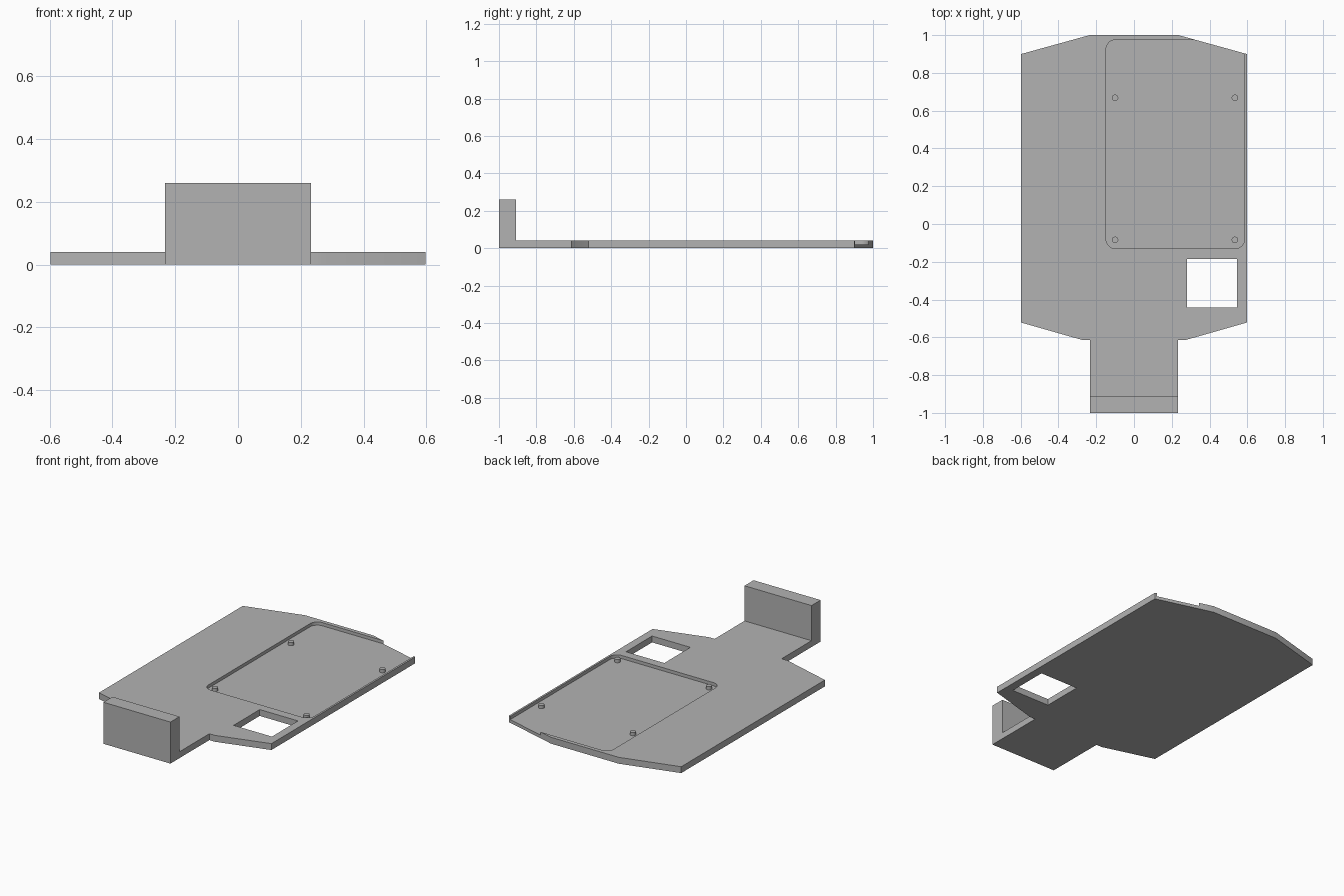
import bpy
import bmesh
from math import cos, sin, pi

if "Cube" in bpy.data.objects:
    bpy.data.objects.remove(bpy.data.objects["Cube"], do_unlink=True)

THICK = 0.04
FLOOR = 0.02

grey = bpy.data.materials.new("plain grey")
grey.use_nodes = True
colour = (0.45, 0.45, 0.45, 1)
grey.diffuse_color = colour
grey.node_tree.nodes["Principled BSDF"].inputs["Base Color"].default_value = colour


def prism(name, outline, z0, z1):
    """Extrude a flat outline from z0 to z1."""
    bm = bmesh.new()
    face = bm.faces.new([bm.verts.new((x, y, z0)) for x, y in outline])
    top = bmesh.ops.extrude_face_region(bm, geom=[face])["geom"]
    verts = [v for v in top if isinstance(v, bmesh.types.BMVert)]
    bmesh.ops.translate(bm, verts=verts, vec=(0, 0, z1 - z0))
    bmesh.ops.recalc_face_normals(bm, faces=bm.faces)
    mesh = bpy.data.meshes.new(name)
    bm.to_mesh(mesh)
    bm.free()
    mesh.materials.append(grey)
    obj = bpy.data.objects.new(name, mesh)
    bpy.context.collection.objects.link(obj)
    return obj


def rectangle(x0, x1, y0, y1):
    return [(x0, y0), (x1, y0), (x1, y1), (x0, y1)]


def arc(cx, cy, r, start, sweep, steps):
    return [(cx + r * cos(start + sweep * i / steps),
             cy + r * sin(start + sweep * i / steps)) for i in range(steps + 1)]


def rounded_rectangle(x0, x1, y0, y1, r):
    centres = [(x1 - r, y1 - r), (x0 + r, y1 - r), (x0 + r, y0 + r), (x1 - r, y0 + r)]
    points = []
    for i, (cx, cy) in enumerate(centres):
        points += arc(cx, cy, r, i * pi / 2, pi / 2, 8)
    return points


def smooth(obj):
    bpy.ops.object.select_all(action="DESELECT")
    obj.select_set(True)
    bpy.context.view_layer.objects.active = obj
    bpy.ops.object.shade_smooth_by_angle()


def cut(target, cutter):
    mod = target.modifiers.new("cut", "BOOLEAN")
    mod.operation = "DIFFERENCE"
    mod.solver = "EXACT"
    mod.object = cutter
    bpy.context.view_layer.objects.active = target
    bpy.ops.object.modifier_apply(modifier=mod.name)
    bpy.data.objects.remove(cutter, do_unlink=True)


# Base plate with chamfered corners and a narrow neck at the front
half = [(0.232, -0.91), (0.232, -0.615), (0.27, -0.615),
        (0.597, -0.522), (0.597, 0.9), (0.235, 1.0)]
plate = prism("base_plate", half + [(-x, y) for x, y in reversed(half)], 0, THICK)

# Recessed tray, open where it runs past the chamfered back corner
cut(plate, prism("tray_cutter",
                 rounded_rectangle(-0.148, 0.585, -0.13, 0.975, 0.05), FLOOR, 0.1))

# Square window through the plate
cut(plate, prism("window_cutter", rectangle(0.28, 0.545, -0.443, -0.185), -0.1, 0.1))
smooth(plate)

# Upright wall at the end of the neck
prism("front_wall", rectangle(-0.232, 0.232, -1.0, -0.91), 0, 0.26)

# Locating pegs in the tray
for side, x in (("right", -0.1), ("left", 0.534)):
    for end, y in (("front", -0.084), ("back", 0.668)):
        peg = prism(f"peg_{end}_{side}", arc(x, y, 0.017, 0, 2 * pi, 24)[:-1],
                    FLOOR - 0.005, THICK)
        smooth(peg)
